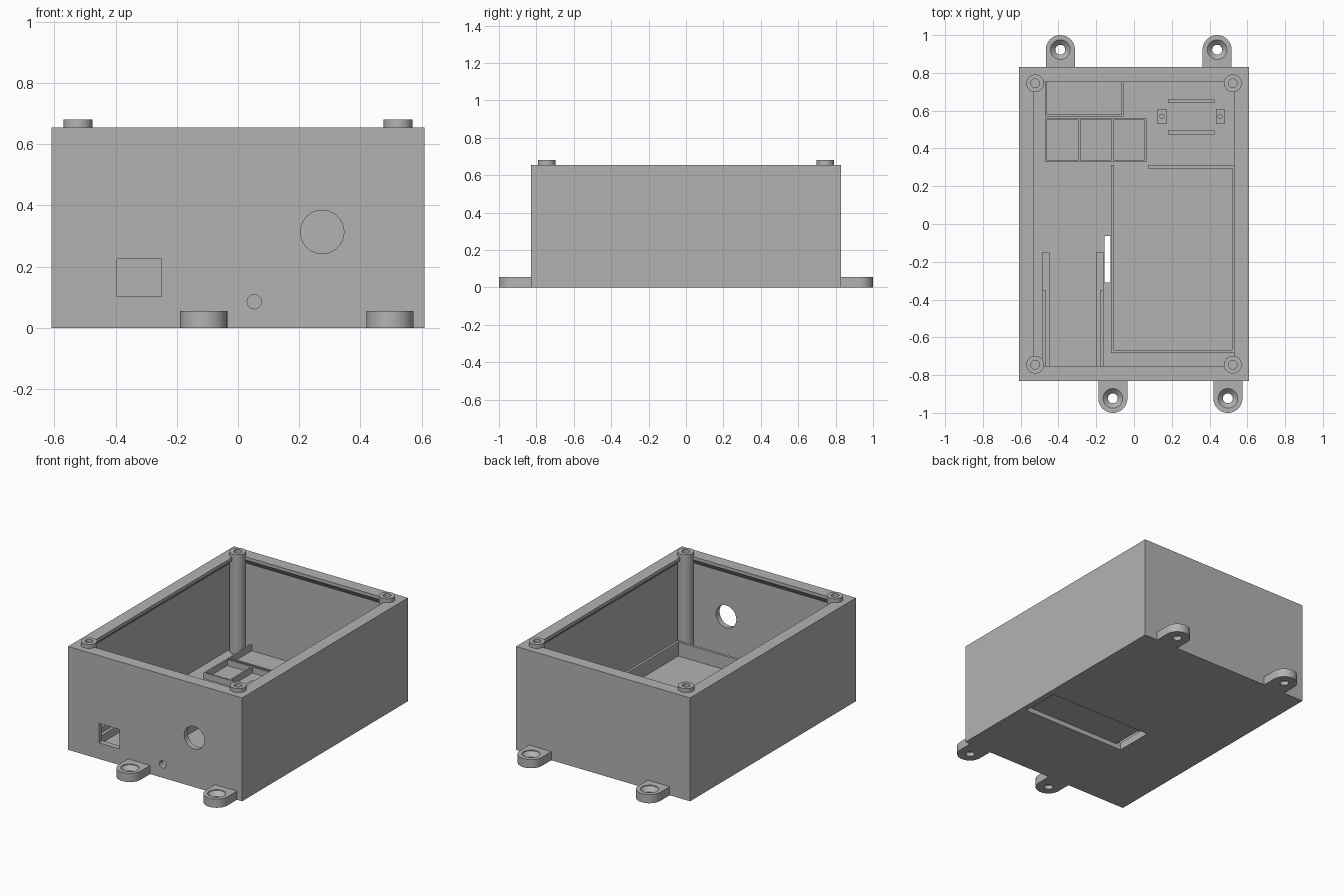
import bpy, bmesh, math
from mathutils import Matrix, Vector

if "Cube" in bpy.data.objects:
    bpy.data.objects.remove(bpy.data.objects["Cube"])

# Single matte grey plastic
GREY = (0.45, 0.45, 0.45, 1)
plastic = bpy.data.materials.new("grey_plastic")
plastic.use_nodes = True
plastic.diffuse_color = GREY
plastic.node_tree.nodes["Principled BSDF"].inputs["Base Color"].default_value = GREY

FLOOR, HEIGHT = 0.047, 0.655
SUNK = 0.04            # start height of parts standing on the floor
parts = []


def finish(bm, name):
    bmesh.ops.recalc_face_normals(bm, faces=bm.faces[:])
    mesh = bpy.data.meshes.new(name)
    bm.to_mesh(mesh)
    bm.free()
    mesh.materials.append(plastic)
    obj = bpy.data.objects.new(name, mesh)
    bpy.context.scene.collection.objects.link(obj)
    parts.append(obj)
    return obj


def add_box(bm, x0, x1, y0, y1, z0, z1):
    size = Matrix.Diagonal((x1 - x0, y1 - y0, z1 - z0, 1))
    mid = Matrix.Translation(((x0 + x1) / 2, (y0 + y1) / 2, (z0 + z1) / 2))
    bmesh.ops.create_cube(bm, size=1, matrix=mid @ size)


def box(name, *bounds):
    bm = bmesh.new()
    add_box(bm, *bounds)
    return finish(bm, name)


def lathe(name, profile, x=0, y=0, z=0, along_y=False):
    bm = bmesh.new()
    verts = [bm.verts.new((r, 0, h)) for r, h in profile]
    edges = [bm.edges.new(pair) for pair in zip(verts, verts[1:])]
    bmesh.ops.spin(bm, geom=verts + edges, cent=(0, 0, 0), axis=(0, 0, 1),
                   angle=math.tau, steps=40, use_merge=True)
    bmesh.ops.remove_doubles(bm, verts=bm.verts[:], dist=1e-5)
    if along_y:
        bm.transform(Matrix.Rotation(math.pi / 2, 4, 'X'))
    bm.transform(Matrix.Translation((x, y, z)))
    return finish(bm, name)


def rod(r, low, high):
    return [(0, low), (r, low), (r, high), (0, high)]


def cut(obj, cutter):
    # Subtract the cutter, then discard it
    mod = obj.modifiers.new("cut", 'BOOLEAN')
    mod.operation, mod.solver, mod.object = 'DIFFERENCE', 'EXACT', cutter
    bpy.context.view_layer.update()
    graph = bpy.context.evaluated_depsgraph_get()
    mesh = bpy.data.meshes.new_from_object(obj.evaluated_get(graph))
    obj.modifiers.clear()
    obj.data = mesh
    parts.remove(cutter)
    bpy.data.objects.remove(cutter)


# Enclosure shell: rectangular rings from the base, over the chamfered rim, to the floor
bm = bmesh.new()
rings = []
for hx, hy, z in [(0.61, 0.83, 0), (0.61, 0.83, HEIGHT), (0.532, 0.752, HEIGHT),
                  (0.532, 0.752, 0.635), (0.575, 0.795, 0.592), (0.575, 0.795, FLOOR)]:
    rings.append([bm.verts.new((sx * hx, sy * hy, z))
                  for sx, sy in ((-1, -1), (1, -1), (1, 1), (-1, 1))])
for a, b in zip(rings, rings[1:]):
    for i in range(4):
        j = (i + 1) % 4
        bm.faces.new((a[i], a[j], b[j], b[i]))
bm.faces.new(rings[0])
bm.faces.new(rings[-1])
shell = finish(bm, "enclosure_shell")

# Front openings
cut(shell, lathe("cutter", rod(0.071, -0.1, 0.1), 0.275, -0.82, 0.313, True))
cut(shell, lathe("cutter", rod(0.023, -0.1, 0.1), 0.053, -0.82, 0.085, True))
cut(shell, box("cutter", -0.395, -0.25, -0.9, -0.74, 0.102, 0.225))

# Strap channel under the floor, open upward at both ends
cut(shell, box("cutter", -0.155, 0.574, -0.31, -0.063, -0.1, 0.03))
for x0, x1 in ((-0.155, -0.124), (0.537, 0.574)):
    cut(shell, box("cutter", x0, x1, -0.31, -0.063, -0.1, 0.1))

# Corner screw posts with blind holes
for side, sx in (("left", 1), ("right", -1)):
    for end, sy in (("front", -1), ("back", 1)):
        x, y = sx * 0.523, sy * 0.745
        cut(shell, lathe("cutter", rod(0.03, 0.5, 0.75), x, y))
        lathe(f"{end}_{side}_screw_post",
              [(0, SUNK), (0.047, SUNK), (0.047, 0.68), (0.023, 0.68), (0.023, 0.45), (0, 0.45)],
              x, y)

# Rounded mounting lugs with countersunk holes
for name, x, s in (("back_right_lug", -0.39, 1), ("back_left_lug", 0.44, 1),
                   ("front_right_lug", -0.112, -1), ("front_left_lug", 0.497, -1)):
    r, cy = 0.077, s * 0.923
    outline = [(x + r, s * 0.82)]
    outline += [(x + r * math.cos(t * math.pi / 24), cy + s * r * math.sin(t * math.pi / 24))
                for t in range(25)]
    outline.append((x - r, s * 0.82))
    bm = bmesh.new()
    face = bm.faces.new([bm.verts.new((px, py, 0)) for px, py in outline])
    top = bmesh.ops.extrude_face_region(bm, geom=[face])["geom"]
    bmesh.ops.translate(bm, vec=Vector((0, 0, 0.055)),
                        verts=[v for v in top if isinstance(v, bmesh.types.BMVert)])
    lug = finish(bm, name)
    cut(lug, lathe("cutter", [(0, -0.1), (0.026, -0.1), (0.026, 0.024), (0.052, 0.05),
                              (0.052, 0.1), (0, 0.1)], x, cy))

# Battery tray walls
TRAY = 0.135
box("tray_right_wall", -0.122, -0.105, -0.682, 0.312, SUNK, TRAY)
box("tray_left_wall", 0.52, 0.536, -0.682, 0.312, SUNK, TRAY)
box("tray_front_wall", -0.11, 0.525, -0.682, -0.666, SUNK, TRAY)
box("tray_back_wall", 0.075, 0.525, 0.293, 0.312, SUNK, TRAY)

# Component frames on the floor, back right
LOW = 0.085
T = 0.01
for x in (-0.47, -0.065):
    box("open_frame_side", x, x + T, 0.57, 0.8, SUNK, LOW)
box("open_frame_front", -0.465, -0.06, 0.57, 0.57 + T, SUNK, LOW)
for x in (-0.47, -0.294, -0.118, 0.055):
    box("cell_frame_divider", x, x + T, 0.328, 0.56, SUNK, LOW)
for y in (0.328, 0.55):
    box("cell_frame_rail", -0.465, 0.06, y, y + T, SUNK, LOW)

# Module holder, back left: two bars and two drilled blocks
for y in (0.485, 0.65):
    box("module_bar", 0.18, 0.427, y - 0.01, y + 0.01, SUNK, LOW)
for x in (0.148, 0.456):
    block = box("module_block", x - 0.023, x + 0.023, 0.53, 0.61, SUNK, LOW)
    cut(block, lathe("cutter", rod(0.011, 0.055, 0.2), x, 0.57))

# Circuit board rails behind the square port, with raised outer guides
for x0, x1, g0, g1 in ((-0.488, -0.447, -0.488, -0.467), (-0.202, -0.161, -0.178, -0.161)):
    box("board_rail", x0, x1, -0.8, -0.15, SUNK, 0.095)
    box("board_guide", g0, g1, -0.8, -0.35, SUNK, 0.13)

# Smooth the round surfaces, keep edges crisp
bpy.ops.object.select_all(action='DESELECT')
for obj in parts:
    obj.select_set(True)
bpy.context.view_layer.objects.active = shell
bpy.ops.object.shade_smooth_by_angle(angle=math.radians(30))
